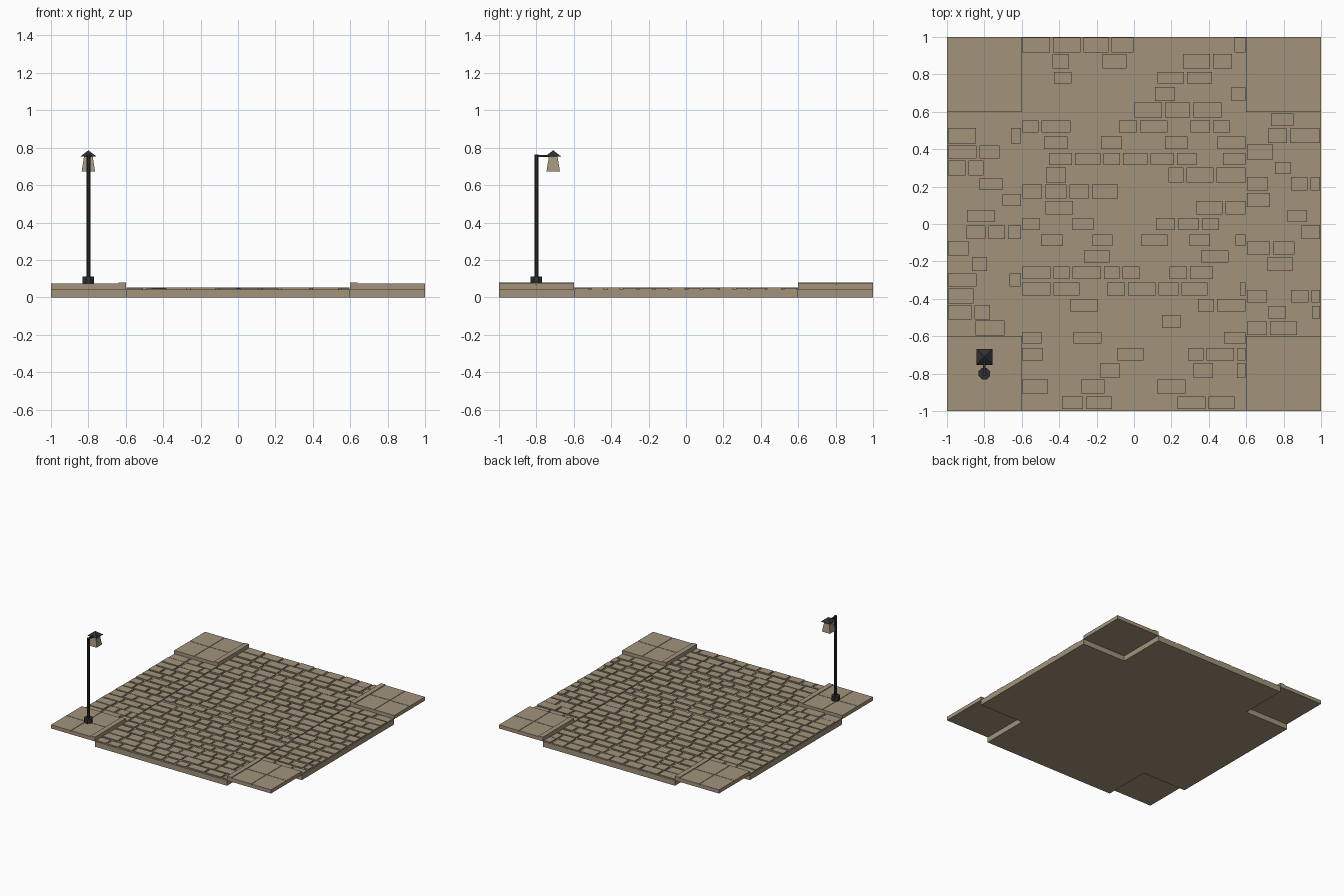
import bpy, bmesh, math, random
from mathutils import Matrix, Vector

if "Cube" in bpy.data.objects:
    bpy.data.objects.remove(bpy.data.objects["Cube"])

random.seed(4)


def material(name, rgb):
    m = bpy.data.materials.new(name)
    m.diffuse_color = (*rgb, 1)
    m.use_nodes = True
    m.node_tree.nodes["Principled BSDF"].inputs["Base Color"].default_value = m.diffuse_color
    return m


STONE = material("warm stone", (0.36, 0.295, 0.2))
IRON = material("dark iron", (0.03, 0.03, 0.034))


def finish(bm, name, mat):
    bmesh.ops.recalc_face_normals(bm, faces=bm.faces)
    me = bpy.data.meshes.new(name)
    bm.to_mesh(me)
    bm.free()
    me.materials.append(mat)
    ob = bpy.data.objects.new(name, me)
    bpy.context.collection.objects.link(ob)
    return ob


def add_box(bm, lo, hi):
    lo, hi = Vector(lo), Vector(hi)
    size = hi - lo
    bmesh.ops.create_cube(bm, size=1, matrix=Matrix.Translation((lo + hi) / 2)
                          @ Matrix.Diagonal((*size, 1)))


def cone(name, mat, x, y, z0, z1, r0, r1, sides):
    bm = bmesh.new()
    rot = Matrix.Rotation(math.pi / sides, 4, 'Z')
    bmesh.ops.create_cone(bm, cap_ends=True, segments=sides, radius1=r0, radius2=r1,
                          depth=z1 - z0,
                          matrix=Matrix.Translation((x, y, (z0 + z1) / 2)) @ rot)
    return finish(bm, name, mat)


# Cross-shaped road bed
BED = 0.043
bm = bmesh.new()
outline = []
for k in range(4):
    turn = Matrix.Rotation(k * math.pi / 2, 3, 'Z')
    outline += [bm.verts.new(turn @ Vector(p)) for p in
                ((1, -0.6, 0), (1, 0.6, 0), (0.6, 0.6, 0))]
face = bm.faces.new(outline)
up = bmesh.ops.extrude_face_region(bm, geom=[face])
bmesh.ops.translate(bm, vec=(0, 0, BED),
                    verts=[v for v in up["geom"] if isinstance(v, bmesh.types.BMVert)])
finish(bm, "road_bed", STONE)


# Cobbles laid in rows of random lengths
def cobbles(name, x0, x1, y0, y1, rows):
    bm = bmesh.new()
    pitch, gap = (y1 - y0) / rows, 0.016
    for r in range(rows):
        yc = y0 + (r + 0.5) * pitch
        half = random.uniform(0.031, 0.041)
        x = x0 + 0.005
        while x < x1 - 0.03:
            end = min(x + random.uniform(0.08, 0.155), x1 - 0.005)
            if x1 - end < 0.045:
                end = x1 - 0.005
            add_box(bm, (x, yc - half, BED - 0.005),
                    (end, yc + half, random.uniform(0.048, 0.053)))
            x = end + gap
    finish(bm, name, STONE)


cobbles("main_road_cobbles", -0.6, 0.6, -1, 1, 23)
cobbles("left_road_cobbles", -1, -0.6, -0.6, 0.6, 14)
cobbles("right_road_cobbles", 0.6, 1, -0.6, 0.6, 14)

# Corner pavements: slab, four paving tiles and a raised kerb
for sx, side in ((-1, "left"), (1, "right")):
    for sy, end in ((-1, "front"), (1, "back")):
        def corner_box(bm, xa, xb, ya, yb, za, zb):
            xs, ys = sorted((sx * xa, sx * xb)), sorted((sy * ya, sy * yb))
            add_box(bm, (xs[0], ys[0], za), (xs[1], ys[1], zb))
        bm = bmesh.new()
        corner_box(bm, 0.6, 1, 0.6, 1, BED, 0.068)
        finish(bm, f"{end}_{side}_pavement_slab", STONE)
        bm = bmesh.new()
        for xa, xb in ((0.64, 0.818), (0.822, 1)):
            for ya, yb in ((0.6, 0.798), (0.802, 1)):
                corner_box(bm, xa, xb, ya, yb, 0.066, 0.073)
        finish(bm, f"{end}_{side}_paving_tiles", STONE)
        bm = bmesh.new()
        corner_box(bm, 0.6, 0.64, 0.6, 1, 0.066, 0.079)
        finish(bm, f"{end}_{side}_kerb", STONE)

# Street lamp: foot, post, arm, lantern and roof
LX, LY, HEAD = -0.8, -0.8, -0.71
R2 = math.sqrt(2)
cone("lamp_foot", IRON, LX, LY, 0.07, 0.11, 0.033, 0.033, 8)
cone("lamp_post", IRON, LX, LY, 0.07, 0.763, 0.012, 0.012, 8)
bm = bmesh.new()
add_box(bm, (LX - 0.006, LY, 0.75), (LX + 0.006, HEAD, 0.762))
finish(bm, "lamp_arm", IRON)
cone("lantern_body", STONE, LX, HEAD, 0.672, 0.755, 0.036 * R2, 0.023 * R2, 4)
cone("lantern_roof", IRON, LX, HEAD, 0.753, 0.786, 0.043 * R2, 0, 4)
